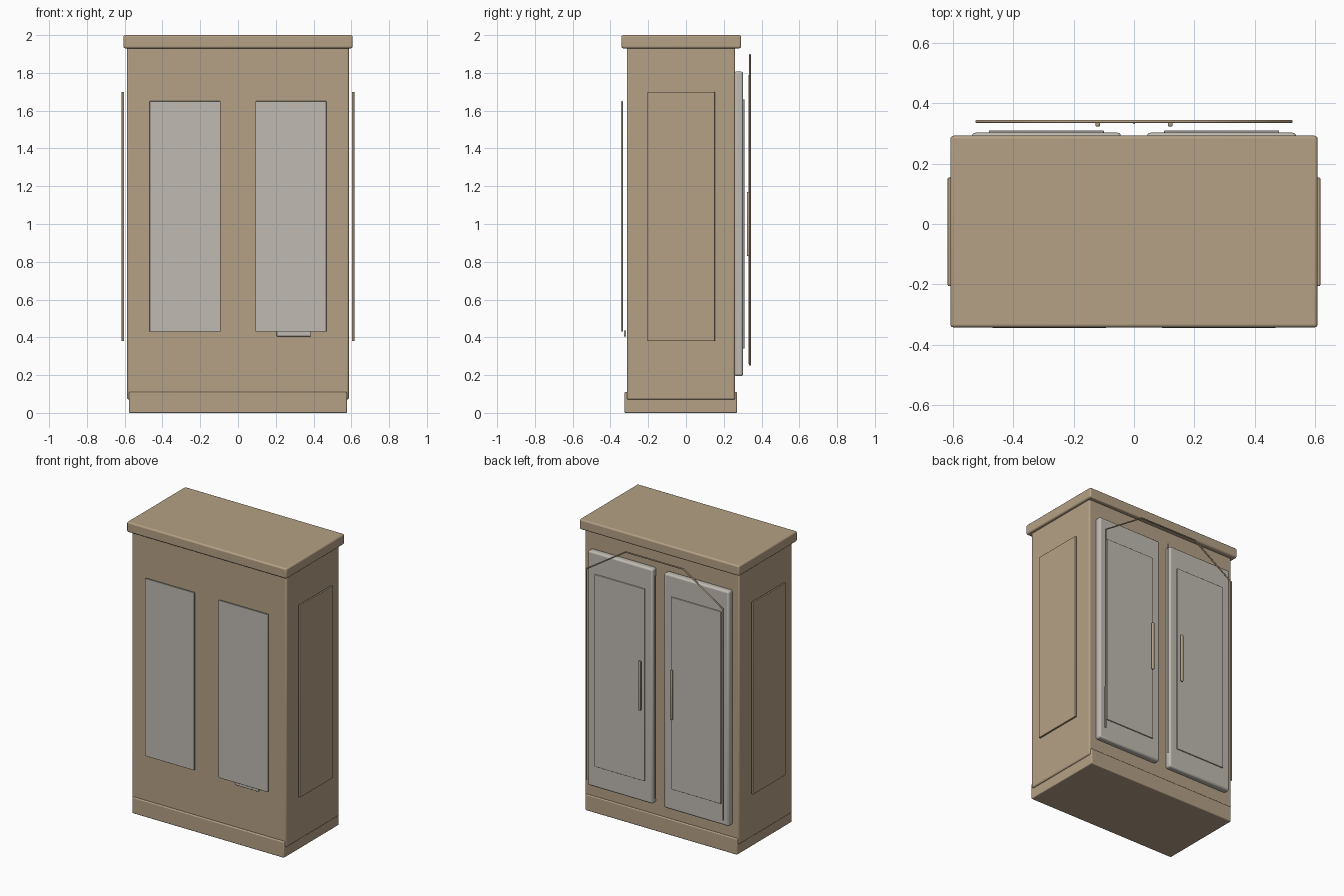
import bpy
import bmesh

old = bpy.data.objects.get("Cube")
if old:
    bpy.data.objects.remove(old, do_unlink=True)


def material(name, rgb):
    mat = bpy.data.materials.new(name)
    mat.use_nodes = True
    mat.diffuse_color = (*rgb, 1)
    mat.node_tree.nodes["Principled BSDF"].inputs["Base Color"].default_value = (*rgb, 1)
    return mat


wood = material("tan wood", (0.46, 0.355, 0.235))
grey = material("pale grey", (0.53, 0.50, 0.45))


def smooth(obj):
    bpy.ops.object.select_all(action='DESELECT')
    obj.select_set(True)
    bpy.context.view_layer.objects.active = obj
    bpy.ops.object.shade_smooth_by_angle()


def box(name, xs, ys, zs, mat, bevel):
    """Rounded box spanning the given ranges."""
    bm = bmesh.new()
    bmesh.ops.create_cube(bm, size=1)
    for v in bm.verts:
        for axis, (low, high) in enumerate((xs, ys, zs)):
            v.co[axis] = high if v.co[axis] > 0 else low
    mesh = bpy.data.meshes.new(name)
    bm.to_mesh(mesh)
    bm.free()
    mesh.materials.append(mat)
    obj = bpy.data.objects.new(name, mesh)
    bpy.context.collection.objects.link(obj)
    mod = obj.modifiers.new("rounded edges", 'BEVEL')
    mod.width = bevel
    mod.segments = 3
    smooth(obj)
    return obj


def rod(name, points, radius, mat):
    """Thin round rod along straight segments."""
    curve = bpy.data.curves.new(name, 'CURVE')
    curve.dimensions = '3D'
    curve.bevel_depth = radius
    curve.bevel_resolution = 2
    curve.use_fill_caps = True
    spline = curve.splines.new('POLY')
    spline.points.add(len(points) - 1)
    for p, co in zip(spline.points, points):
        p.co = (*co, 1)
    curve.materials.append(mat)
    obj = bpy.data.objects.new(name, curve)
    bpy.context.collection.objects.link(obj)


# Carcass
box("cabinet_body", (-0.587, 0.587), (-0.313, 0.26), (0.07, 1.94), wood, 0.01)
box("plinth", (-0.577, 0.577), (-0.325, 0.27), (0, 0.11), wood, 0.006)
box("top_slab", (-0.607, 0.607), (-0.342, 0.292), (1.93, 2), wood, 0.01)

# Parts that repeat on both sides
for side, s in (("left", 1), ("right", -1)):
    def span(a, b):
        return tuple(sorted((s * a, s * b)))

    box(side + "_side_panel", span(0.603, 0.616), (-0.205, 0.153),
        (0.38, 1.70), wood, 0.003)
    box(side + "_front_panel", span(0.093, 0.468), (-0.344, -0.334),
        (0.43, 1.65), grey, 0.002)
    box(side + "_door", span(0.043, 0.536), (0.255, 0.302),
        (0.195, 1.807), grey, 0.012)
    box(side + "_door_panel", span(0.10, 0.48), (0.30, 0.309),
        (0.34, 1.66), grey, 0.002)
    box(side + "_handle", span(0.112, 0.128), (0.322, 0.337),
        (0.83, 1.17), wood, 0.005)

# Small plate under one front panel
box("front_plate", (0.205, 0.385), (-0.328, -0.317), (0.405, 0.437), grey, 0.002)

# Thin arched frame and centre rod behind the doors
y = 0.339
rod("arch_frame", [(0.52, y, 0.25), (0.52, y, 1.70), (0.22, y, 1.895),
                   (-0.22, y, 1.895), (-0.52, y, 1.70), (-0.52, y, 0.25)], 0.005, wood)
rod("centre_rod", [(0, 0.334, 0.26), (0, 0.334, 1.79)], 0.004, wood)
